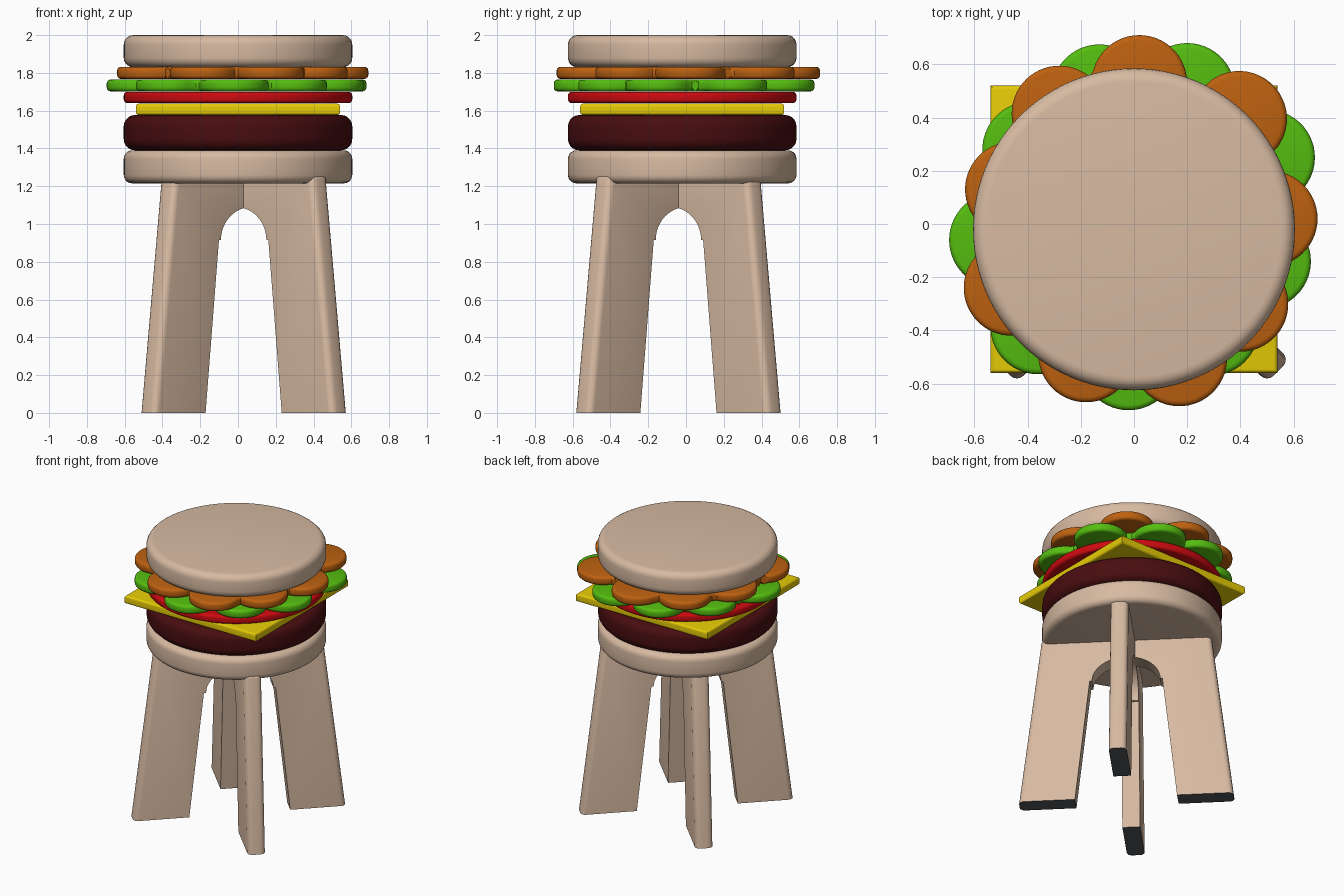
import bpy, bmesh, math
from mathutils import Matrix, Vector

if "Cube" in bpy.data.objects:
    bpy.data.objects.remove(bpy.data.objects["Cube"])


def material(name, rgb):
    m = bpy.data.materials.new(name)
    m.diffuse_color = (*rgb, 1)
    m.use_nodes = True
    m.node_tree.nodes["Principled BSDF"].inputs["Base Color"].default_value = m.diffuse_color
    return m


BEIGE = material("beige wood", (0.68, 0.49, 0.36))
DARK = material("dark brown", (0.065, 0.004, 0.005))
YELLOW = material("yellow", (0.83, 0.63, 0.002))
RED = material("red", (0.61, 0.003, 0.005))
GREEN = material("green", (0.09, 0.51, 0.005))
ORANGE = material("orange brown", (0.51, 0.12, 0.005))
GREY = material("dark grey", (0.08, 0.09, 0.10))


def finish(bm, name, mats, angle=35):
    bmesh.ops.recalc_face_normals(bm, faces=bm.faces)
    me = bpy.data.meshes.new(name)
    bm.to_mesh(me)
    bm.free()
    ob = bpy.data.objects.new(name, me)
    bpy.context.collection.objects.link(ob)
    for m in mats:
        me.materials.append(m)
    bpy.ops.object.select_all(action='DESELECT')
    ob.select_set(True)
    bpy.context.view_layer.objects.active = ob
    bpy.ops.object.shade_smooth_by_angle(angle=math.radians(angle))
    return ob


def slab(name, outline, z0, z1, edge, mat, segs=5):
    """Flat slab from a closed outline, with rounded top and bottom rims."""
    bm = bmesh.new()
    f = bm.faces.new([bm.verts.new((x, y, z0)) for x, y in outline])
    ext = bmesh.ops.extrude_face_region(bm, geom=[f])
    for v in ext['geom']:
        if isinstance(v, bmesh.types.BMVert):
            v.co.z = z1
    rims = [e for e in bm.edges if abs(e.verts[0].co.z - e.verts[1].co.z) < 1e-5]
    bmesh.ops.bevel(bm, geom=rims, offset=edge, segments=segs, profile=0.5,
                    affect='EDGES', clamp_overlap=False)
    return finish(bm, name, [mat])


CX, CY, R = 0.0, -0.02, 0.605


def circle(r, n=96):
    return [(CX + r * math.cos(2 * math.pi * i / n), CY + r * math.sin(2 * math.pi * i / n))
            for i in range(n)]


def scallop(centres, r=0.18, base=0.56, n=216):
    """Outline of round lobes joined to a base disc."""
    pts = []
    for i in range(n):
        d = Vector((math.cos(2 * math.pi * i / n), math.sin(2 * math.pi * i / n)))
        best = base
        for c in centres:
            along = d.dot(Vector(c))
            off = r * r - (Vector(c).length_squared - along * along)
            if off > 0 and along > 0:
                best = max(best, along + math.sqrt(off))
        pts.append(tuple(d * best))
    return pts


# Stacked round layers
slab("lower_bun", circle(R), 1.215, 1.39, 0.045, BEIGE)
slab("patty", circle(R), 1.39, 1.577, 0.06, DARK)
slab("tomato", circle(R), 1.64, 1.70, 0.02, RED)
slab("upper_bun", circle(R), 1.83, 2.0, 0.05, BEIGE)

# Square cheese slice
h = 0.54
slab("cheese", [(CX + a * h, CY + b * h) for a, b in ((-1, -1), (1, -1), (1, 1), (-1, 1))],
     1.577, 1.637, 0.015, YELLOW)

# Scalloped lettuce and bacon layers
slab("lettuce", scallop([(-0.13, 0.495), (0.2, 0.5), (0.5, 0.25), (0.485, -0.14),
                         (0.29, -0.39), (-0.02, -0.52), (-0.36, -0.385),
                         (-0.515, -0.06), (-0.39, 0.28)]), 1.702, 1.765, 0.02, GREEN, 3)
slab("bacon", scallop([(0.02, 0.53), (0.395, 0.395), (0.51, 0.02), (0.4, -0.30),
                       (0.17, -0.505), (-0.18, -0.49), (-0.46, -0.24),
                       (-0.455, 0.13), (-0.28, 0.415)]), 1.768, 1.832, 0.02, ORANGE, 3)


def leg_plank(name, angle):
    """Splayed two-legged plank with an arched cut-out."""
    t, top = 0.06, 1.27
    half = [(0.725, 0), (0.57, top)]
    arch = [(0.23 * math.cos(math.pi * i / 24), 0.915 + 0.175 * math.sin(math.pi * i / 24))
            for i in range(25)]
    outline = [half[0], half[1]] + [(-x, z) for x, z in reversed(half)]
    outline += [(-0.345, 0), (-0.245, 0.915)] + arch[::-1] + [(0.245, 0.915), (0.345, 0)]
    bm = bmesh.new()
    f = bm.faces.new([bm.verts.new((x, -t, z)) for x, z in outline])
    ext = bmesh.ops.extrude_face_region(bm, geom=[f])
    for v in ext['geom']:
        if isinstance(v, bmesh.types.BMVert):
            v.co.y = t
    # round the outer edges and top corners
    outer = [e for e in bm.edges if all(abs(v.co.x) > 0.5 for v in e.verts)
             and max(v.co.z for v in e.verts) > 1]
    bmesh.ops.bevel(bm, geom=outer, offset=0.035, segments=4, profile=0.5, affect='EDGES')
    bmesh.ops.recalc_face_normals(bm, faces=bm.faces)
    # grey foot soles
    for f in bm.faces:
        if all(v.co.z < 0.001 for v in f.verts):
            f.material_index = 1
    bm.transform(Matrix.Translation((0.03, -0.04, 0)) @ Matrix.Rotation(angle, 4, 'Z'))
    return finish(bm, name, [BEIGE, GREY])


# Two planks crossed on the diagonals
leg_plank("leg_plank_a", math.radians(45))
leg_plank("leg_plank_b", math.radians(-45))
